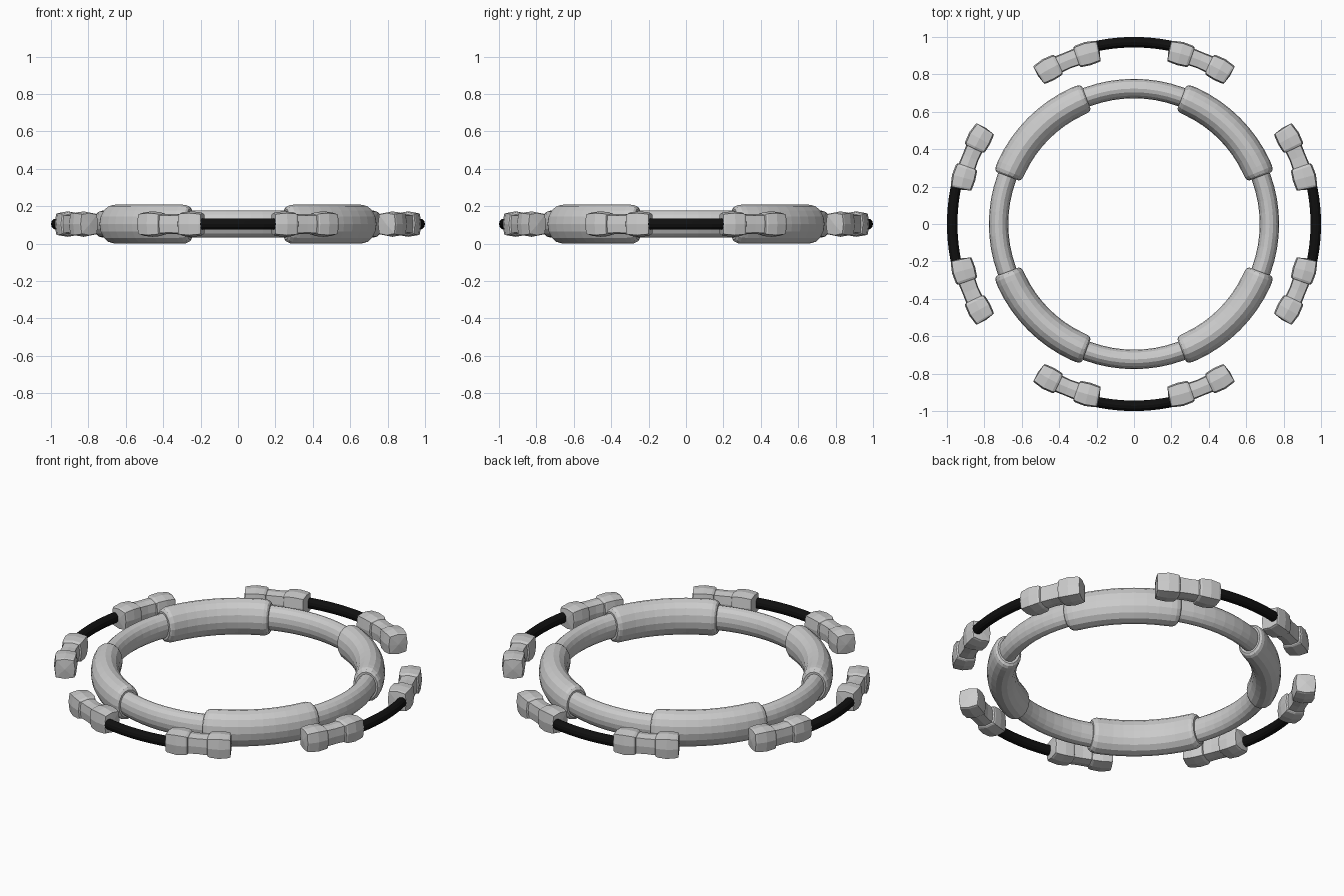
import bpy
from math import radians, cos, sin, pi

if "Cube" in bpy.data.objects:
    bpy.data.objects.remove(bpy.data.objects["Cube"])

ZC = 0.107  # height of the common mid plane


def ellipse(n):
    return [(cos(2 * pi * i / n), sin(2 * pi * i / n)) for i in range(n)]


# slightly bulged square cross-section
BULGED_SQUARE = [(1, 0), (.88, .86), (0, 1), (-.88, .86),
                 (-1, 0), (-.88, -.86), (0, -1), (.88, -.86)]


def sweep(name, stations, section, closed=False, bulge=0.0):
    """Sweep a section round the z axis; station = (degrees, radius, half width, half height)."""
    n, m = len(section), len(stations)
    verts, faces = [], []

    def put(deg, r, z):
        a = radians(deg)
        verts.append((r * cos(a), r * sin(a), z))

    for deg, r, w, h in stations:
        for u, v in section:
            put(deg, r + u * w, ZC + v * h)
    for i in range(m if closed else m - 1):
        a, b = i * n, ((i + 1) % m) * n
        for j in range(n):
            k = (j + 1) % n
            faces.append((a + j, b + j, b + k, a + k)[::-1])
    if not closed:
        put(stations[0][0] - bulge, stations[0][1], ZC)
        put(stations[-1][0] + bulge, stations[-1][1], ZC)
        last = (m - 1) * n
        for j in range(n):
            k = (j + 1) % n
            faces.append((m * n, j, k)[::-1])
            faces.append((m * n + 1, last + j, last + k))
    # wind every face outward
    faces = [f[::-1] for f in faces]
    mesh = bpy.data.meshes.new(name)
    mesh.from_pydata(verts, [], faces)
    import bmesh
    bm = bmesh.new()
    bm.from_mesh(mesh)
    bmesh.ops.recalc_face_normals(bm, faces=bm.faces)
    bm.to_mesh(mesh)
    bm.free()
    ob = bpy.data.objects.new(name, mesh)
    bpy.context.collection.objects.link(ob)
    return ob


black = bpy.data.materials.new("black")
black.diffuse_color = (0.005, 0.005, 0.005, 1)
black.use_nodes = True
black.node_tree.nodes["Principled BSDF"].inputs["Base Color"].default_value = black.diffuse_color

# Main ring
sweep("main_ring", [(i * 5, .724, .052, .072) for i in range(72)], ellipse(16), closed=True)

for q in range(4):
    base = 90 * q

    # Thick padded grip on each diagonal, with rounded ends
    half = [(-24.3, .80), (-23.6, .92), (-22.3, .985)]
    offs = half + [(-20 + 5 * i, 1) for i in range(9)] + [(-a, s) for a, s in reversed(half)]
    sweep(f"grip_{q}", [(base + 45 + a, .722, .08 * s, .104 * s) for a, s in offs], ellipse(16))

    # Black cable between a pair of connectors
    cable = sweep(f"cable_{q}", [(base - 14 + 2 * i, .972, .028, .03) for i in range(15)], ellipse(12))
    cable.data.materials.append(black)

    # Connectors: two bulged blocks joined by a narrower neck
    for side, tag in ((-1, "a"), (1, "b")):
        profile = [(11.6, .055, .059), (12.2, .058, .063), (15.2, .064, .068),
                   (18.2, .060, .064), (18.8, .056, .059), (19.0, .047, .055),
                   (22.1, .045, .053),
                   (25.2, .047, .055), (25.4, .056, .059), (26.0, .060, .064),
                   (29.0, .064, .068), (32.0, .058, .063), (32.6, .055, .059)]
        st = [(base + side * a, .944, w, h) for a, w, h in profile]
        if side < 0:
            st.reverse()
        sweep(f"connector_{q}_{tag}", st, BULGED_SQUARE, bulge=0.4)

# Rest the lowest point on the ground
low = min(v.co.z for o in bpy.data.objects for v in o.data.vertices)
for o in bpy.data.objects:
    for v in o.data.vertices:
        v.co.z -= low
